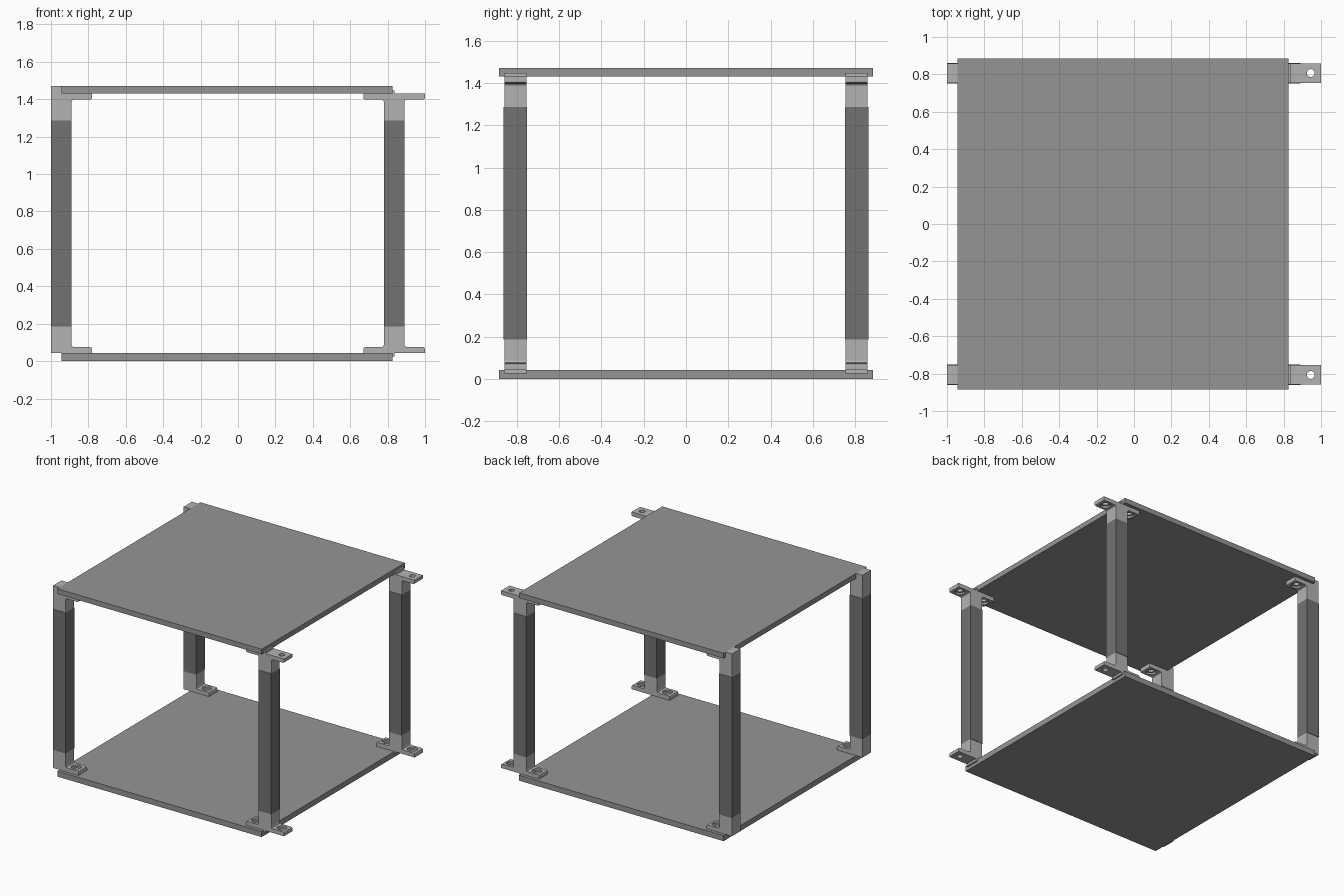
import bpy, bmesh

if "Cube" in bpy.data.objects:
    bpy.data.objects.remove(bpy.data.objects["Cube"])

def grey(name, v):
    m = bpy.data.materials.new(name)
    m.diffuse_color = (v, v, v, 1)
    m.use_nodes = True
    m.node_tree.nodes["Principled BSDF"].inputs["Base Color"].default_value = m.diffuse_color
    return m

PANEL, BRACKET, TUBE = grey("panel_grey", 0.3), grey("bracket_grey", 0.45), grey("tube_grey", 0.17)
Z0, Z1 = 0.043, 1.43          # inner faces of the two panels
Y_IN, Y_OUT = 0.752, 0.862    # post extents in y
CAP, FOOT = 0.143, 0.032      # bracket height, foot thickness

def add_object(name, bm, mat=None):
    bmesh.ops.recalc_face_normals(bm, faces=bm.faces)
    me = bpy.data.meshes.new(name)
    bm.to_mesh(me)
    bm.free()
    ob = bpy.data.objects.new(name, me)
    bpy.context.collection.objects.link(ob)
    if mat:
        me.materials.append(mat)
    return ob

def prism(name, pts, y0, y1, mat):
    """Extrude an (x, z) outline from y0 to y1."""
    bm = bmesh.new()
    face = bm.faces.new([bm.verts.new((x, y0, z)) for x, z in pts])
    ext = bmesh.ops.extrude_face_region(bm, geom=[face])["geom"]
    bmesh.ops.translate(bm, vec=(0, y1 - y0, 0),
                        verts=[v for v in ext if isinstance(v, bmesh.types.BMVert)])
    return add_object(name, bm, mat)

def box(name, x0, x1, y0, y1, z0, z1, mat):
    return prism(name, [(x0, z0), (x1, z0), (x1, z1), (x0, z1)], y0, y1, mat)

def drill(ob, x, y, z, r, depth):
    """Cut a vertical round hole centred on (x, y, z)."""
    bm = bmesh.new()
    bmesh.ops.create_cone(bm, cap_ends=True, segments=24, radius1=r, radius2=r, depth=depth)
    bmesh.ops.translate(bm, vec=(x, y, z), verts=bm.verts)
    cutter = add_object("hole_cutter", bm)
    cutter.hide_render = True
    mod = ob.modifiers.new("hole", 'BOOLEAN')
    mod.operation, mod.object, mod.solver = 'DIFFERENCE', cutter, 'EXACT'
    bpy.context.view_layer.objects.active = ob
    bpy.ops.object.modifier_apply(modifier="hole")
    bpy.data.objects.remove(cutter)

def foot_edge(tip, wall, s):
    """Foot outline from its tip to the filleted post wall; s is the foot direction."""
    return [(tip, 0), (tip, FOOT - 0.010), (tip - s * 0.003, FOOT - 0.003),
            (tip - s * 0.010, FOOT), (wall + s * 0.012, FOOT),
            (wall + s * 0.0035, FOOT + 0.0035), (wall, FOOT + 0.012), (wall, CAP)]

# Panels
box("bottom_panel", -0.945, 0.825, -0.885, 0.885, 0, Z0, PANEL)
box("top_panel", -0.945, 0.825, -0.885, 0.885, Z1, 1.47, PANEL)

for ys, depth_name in ((-1, "front"), (1, "back")):
    ya, yb = sorted((ys * Y_IN, ys * Y_OUT))
    yc = (ya + yb) / 2
    # Square tubes
    for side, x0 in (("left", -1.0), ("right", 0.78)):
        box(f"{depth_name}_{side}_tube", x0, x0 + 0.11, ya, yb, Z0 + CAP, Z1 - CAP, TUBE)
    # Corner brackets: single foot on the left, double foot on the right
    for level, base, d in (("bottom", Z0, 1), ("top", Z1, -1)):
        left = foot_edge(-0.78, -0.89, 1) + [(-1.0, CAP)]
        left += [(-1.0, -0.04), (-0.945, -0.04), (-0.945, 0)] if level == "top" else [(-1.0, 0)]
        right = foot_edge(1.0, 0.89, 1) + foot_edge(0.67, 0.78, -1)[::-1]
        right += [(0.80, 0), (0.80, -0.018), (0.838, -0.018), (0.838, 0)]
        for side, outline, holes in (("left", left, (-0.835,)), ("right", right, (0.725, 0.945))):
            ob = prism(f"{level}_{depth_name}_{side}_bracket",
                       [(x, base + d * t) for x, t in outline], ya + 0.003, yb - 0.003, BRACKET)
            for hx in holes:
                drill(ob, hx, yc, base + d * FOOT / 2, 0.021, 0.1 if hx > 0.9 else FOOT + 0.004)
                drill(ob, hx, yc, base + d * (FOOT + 0.004), 0.036, 0.036)
